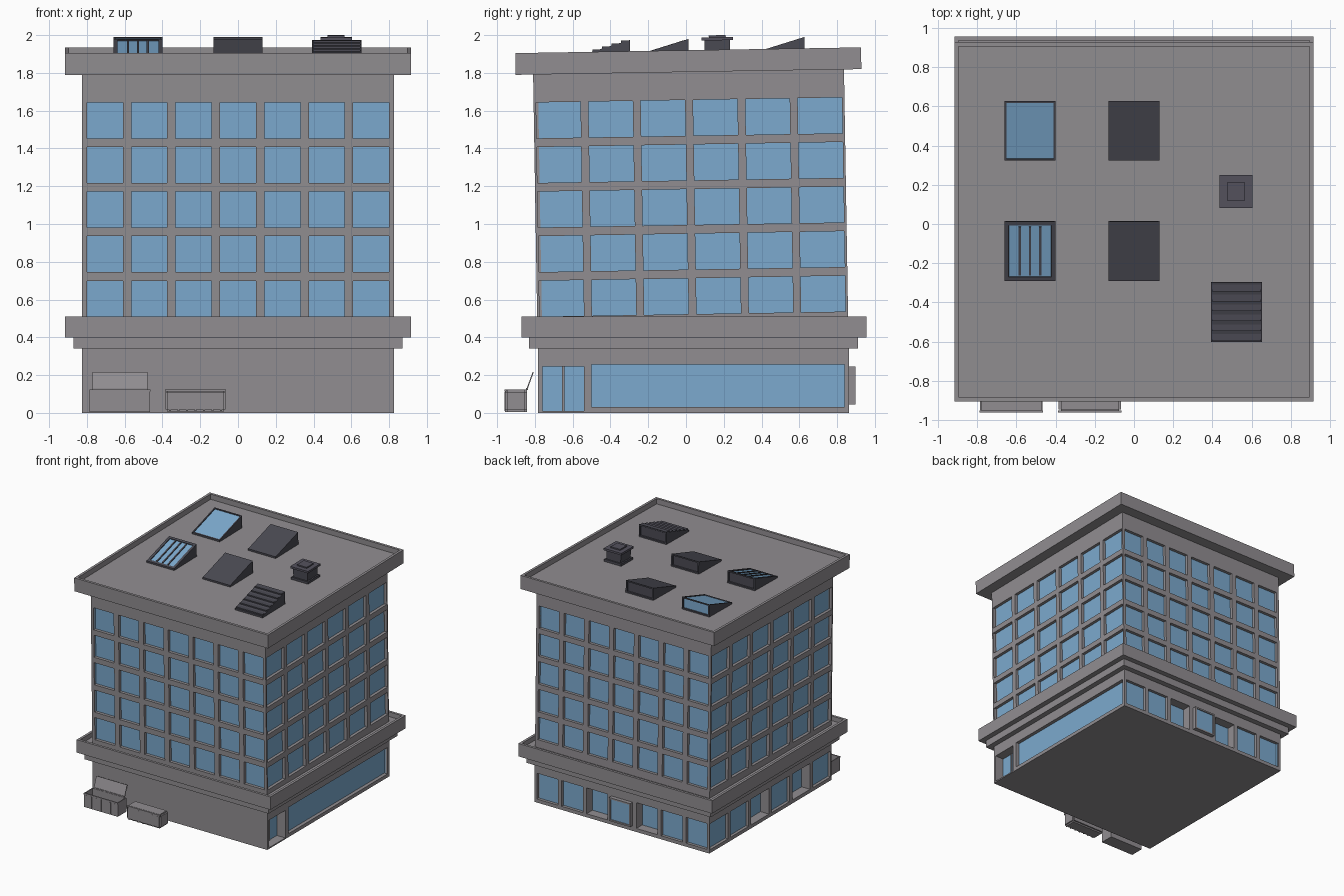
import bpy, bmesh, math
from mathutils import Matrix, Vector

cube = bpy.data.objects.get("Cube")
if cube:
    bpy.data.objects.remove(cube)


def material(name, rgb):
    m = bpy.data.materials.new(name)
    m.use_nodes = True
    m.diffuse_color = (*rgb, 1)
    m.node_tree.nodes["Principled BSDF"].inputs["Base Color"].default_value = (*rgb, 1)
    return m


CONCRETE = material("concrete grey", (0.285, 0.27, 0.285))
GLASS = material("window blue", (0.20, 0.40, 0.62))
CHARCOAL = material("roof unit charcoal", (0.068, 0.067, 0.085))
CAP = material("vent cap slate", (0.088, 0.083, 0.11))

# The upper storeys and roof lean very slightly forward
GROUND = Matrix.Translation((0, 0.04, 0))
TILT = (Matrix.Translation((0, 0.035, 0.51)) @ Matrix.Rotation(math.radians(0.95), 4, 'X')
        @ Matrix.Translation((0, 0, -0.51)))
WORLD = Matrix.Identity(4)


def finish(bm, name, mats, matrix=WORLD):
    mesh = bpy.data.meshes.new(name)
    bm.to_mesh(mesh)
    bm.free()
    for m in mats:
        mesh.materials.append(m)
    obj = bpy.data.objects.new(name, mesh)
    obj.matrix_world = matrix
    bpy.context.collection.objects.link(obj)
    return obj


def cube_bm(size):
    bm = bmesh.new()
    bmesh.ops.create_cube(bm, size=1, matrix=Matrix.Diagonal((*size, 1)))
    return bm


def facing(bm, test):
    bm.normal_update()
    return [f for f in bm.faces if test(f.normal)]


def box(name, centre, size, mat, frame=WORLD, tilt=0.0, bevel=0.0, well=None):
    """Box, optionally bevelled, or with its top sunk as well=(rim, depth)."""
    bm = cube_bm(size)
    if well:
        top = facing(bm, lambda n: n.z > 0.9)
        bmesh.ops.inset_region(bm, faces=top, thickness=well[0])
        floor = bmesh.ops.extrude_face_region(bm, geom=top)
        bmesh.ops.delete(bm, geom=top, context='FACES')
        verts = [v for v in floor["geom"] if isinstance(v, bmesh.types.BMVert)]
        bmesh.ops.translate(bm, verts=verts, vec=(0, 0, -well[1]))
    if bevel:
        edges = [e for e in bm.edges if len(e.link_faces) == 2
                 and all(abs(v.co.x) > size[0] / 2 - 0.001 for v in e.verts)]
        bmesh.ops.bevel(bm, geom=edges, offset=bevel, segments=2, affect='EDGES')
    matrix = frame @ Matrix.Translation(centre) @ Matrix.Rotation(tilt, 4, 'X')
    return finish(bm, name, [mat], matrix)


def facade(name, side, half, dist, z0, z1, openings, frame):
    """Wall on one side (quarter turns from the front) with recessed glazing."""
    bm = bmesh.new()
    turn = Matrix.Rotation(side * math.pi / 2, 3, 'Z')

    def quad(points, mat=0):
        verts = [bm.verts.new(turn @ Vector((u, d - dist, z))) for u, d, z in points]
        bm.faces.new(verts).material_index = mat

    us = sorted({-half, half, *(u for o in openings for u in o[:2])})
    zs = sorted({z0, z1, *(z for o in openings for z in o[2:4])})
    for a, b in zip(us, us[1:]):
        for c, d in zip(zs, zs[1:]):
            mu, mz = (a + b) / 2, (c + d) / 2
            if not any(o[0] < mu < o[1] and o[2] < mz < o[3] for o in openings):
                quad([(a, 0, c), (b, 0, c), (b, 0, d), (a, 0, d)])
    for a, b, c, d, deep in openings:
        corners = [(a, c), (b, c), (b, d), (a, d)]
        quad([(u, deep, z) for u, z in corners], 1)
        for (u, z), (v, w) in zip(corners, corners[1:] + corners[:1]):
            quad([(u, 0, z), (v, 0, w), (v, deep, w), (u, deep, z)])
    bmesh.ops.remove_doubles(bm, verts=bm.verts, dist=0.0001)
    return finish(bm, name, [CONCRETE, GLASS], frame)


SIDES = ["front", "left", "back", "right"]
HX, HY = 0.825, 0.823


def columns(count, pitch):
    return [(i - (count - 1) / 2) * pitch for i in range(count)]


# Upper storeys: five rows of windows
for side, label in enumerate(SIDES):
    count, pitch, width = (7, 0.235, 0.19) if side % 2 == 0 else (6, 0.277, 0.235)
    half, dist = (HX, HY) if side % 2 == 0 else (HY, HX)
    windows = [(u - width / 2, u + width / 2, z, z + 0.19, 0.025)
               for u in columns(count, pitch)
               for z in (0.523 + 0.236 * row for row in range(5))]
    facade("upper_wall_" + label, side, half, dist, 0.44, 1.81, windows, TILT)

# Ground floor: blank front, shop side, two glazed sides with deep doorways
back = [(u - 0.1, u + 0.1, 0.03, 0.25, 0.08 if i in (2, 4) else 0.025)
        for i, u in enumerate(columns(7, 0.235)) if i != 3]
right = [(u - 0.12, u + 0.12, 0.03, 0.25, 0.08 if i in (2, 4) else 0.025)
         for i, u in enumerate(columns(6, 0.277))]
shop = [(-0.80, -0.58, 0.01, 0.245, 0.08), (-0.54, 0.80, 0.03, 0.255, 0.03)]
for side, openings in enumerate([[], shop, back, right]):
    half, dist = (HX, HY) if side % 2 == 0 else (HY, HX)
    facade("ground_wall_" + SIDES[side], side, half, dist, 0, 0.36, openings, GROUND)
box("ground_base", (0, 0, 0.003), (2 * HX - 0.002, 2 * HY - 0.002, 0.006), CONCRETE, GROUND)
box("shop_door_mullion", (HX - 0.077, -0.69, 0.128), (0.01, 0.014, 0.235), CONCRETE, GROUND)

# Projecting display window on the back
bm = cube_bm((0.2, 0.035, 0.2))
pane = facing(bm, lambda n: n.y > 0.9)
bmesh.ops.inset_region(bm, faces=pane, thickness=0.018)
bmesh.ops.inset_region(bm, faces=pane, thickness=0.001, depth=-0.008)
pane[0].material_index = 1
finish(bm, "display_window", [CONCRETE, GLASS], GROUND @ Matrix.Translation((0, HY + 0.016, 0.145)))

# Ledges and roof slab
box("lower_ledge", (0, 0.04, 0.37), (1.74, 1.74, 0.06), CONCRETE)
box("upper_ledge", (0, 0.0425, 0.455), (1.83, 1.825, 0.11), CONCRETE, well=(0.03, 0.04))
box("roof_slab", (0, 0, 1.8625), (1.83, 1.83, 0.115), CONCRETE, TILT, well=(0.03, 0.045))

# Sloping roof units
ROOF, PEAK, LIP, LENGTH, WIDTH = 1.875, 0.105, 0.015, 0.305, 0.26
SLOPE = math.atan2(PEAK - LIP, LENGTH)


def wedge(name, x, y, rim=0.0, glass_back=False):
    bm = cube_bm((WIDTH, LENGTH, PEAK))
    for v in bm.verts:
        if v.co.y < 0 and v.co.z > 0:
            v.co.z = LIP - PEAK / 2
    slope = facing(bm, lambda n: n.z > 0.5)
    rear = facing(bm, lambda n: n.y > 0.9)
    if rim:
        bmesh.ops.inset_region(bm, faces=slope, thickness=rim)
        bmesh.ops.inset_region(bm, faces=slope, thickness=0.001, depth=-0.006)
        slope[0].material_index = 1
    bmesh.ops.inset_region(bm, faces=rear, thickness=0.016)
    bmesh.ops.inset_region(bm, faces=rear, thickness=0.001, depth=-0.012)
    rear[0].material_index = int(glass_back)
    finish(bm, name, [CHARCOAL, GLASS], TILT @ Matrix.Translation((x, y, ROOF + PEAK / 2)))


def on_slope(y, t):
    """Point at fraction t along the sloping top."""
    return y + (t - 0.5) * LENGTH, ROOF + LIP + t * (PEAK - LIP)


NEAR, FAR = -0.15, 0.463
wedge("glazed_skylight", -0.53, FAR, 0.014, True)
wedge("barred_skylight", -0.53, NEAR, 0.03)
wedge("rear_roof_hatch", 0, FAR)
wedge("front_roof_hatch", 0, NEAR)
for i, x in enumerate(columns(3, 0.052)):
    y, z = on_slope(NEAR, 0.5)
    box(f"skylight_bar_{i + 1}", (x - 0.53, y, z - 0.003), (0.012, 0.26, 0.007),
        CHARCOAL, TILT, SLOPE)

# Louvred vent
VENT_X, VENT_Y = 0.523, -0.46
wedge("louvre_vent", VENT_X, VENT_Y)
for i in range(6):
    y, z = on_slope(VENT_Y, (i + 0.5) / 6)
    box(f"louvre_slat_{i + 1}", (VENT_X, y, z - 0.002), (WIDTH - 0.01, 0.042, 0.012), CHARCOAL, TILT)

# Square roof vent with flange and cap
for name, width, low, high, mat in [("vent_flange", 0.16, 0, 0.02, CHARCOAL),
                                    ("vent_body", 0.135, 0.015, 0.1, CHARCOAL),
                                    ("vent_cap", 0.167, 0.095, 0.112, CAP),
                                    ("vent_cap_top", 0.09, 0.11, 0.122, CAP)]:
    box(name, (0.52, 0.155, ROOF + (low + high) / 2), (width, width, high - low), mat, TILT)

# Bins by the front wall
for name, x, well in [("open_bin", -0.625, (0.01, 0.09)), ("closed_bin", -0.225, None)]:
    box(name, (x, -0.9, 0.064), (0.32, 0.116, 0.118), CONCRETE,
        bevel=0.0 if well else 0.012, well=well)
    box(name + "_rim", (x, -0.955, 0.118), (0.322, 0.01, 0.012), CONCRETE)
    for i, dx in enumerate(columns(7, 0.045)):
        box(f"{name}_rib_{i + 1}", (x + dx, -0.958, 0.06), (0.01, 0.004, 0.1), CONCRETE)
box("open_bin_lid", (-0.625, -0.825, 0.172), (0.29, 0.006, 0.095), CONCRETE, tilt=-0.35)
box("open_bin_lid_hinge", (-0.625, -0.842, 0.126), (0.29, 0.01, 0.012), CONCRETE)
